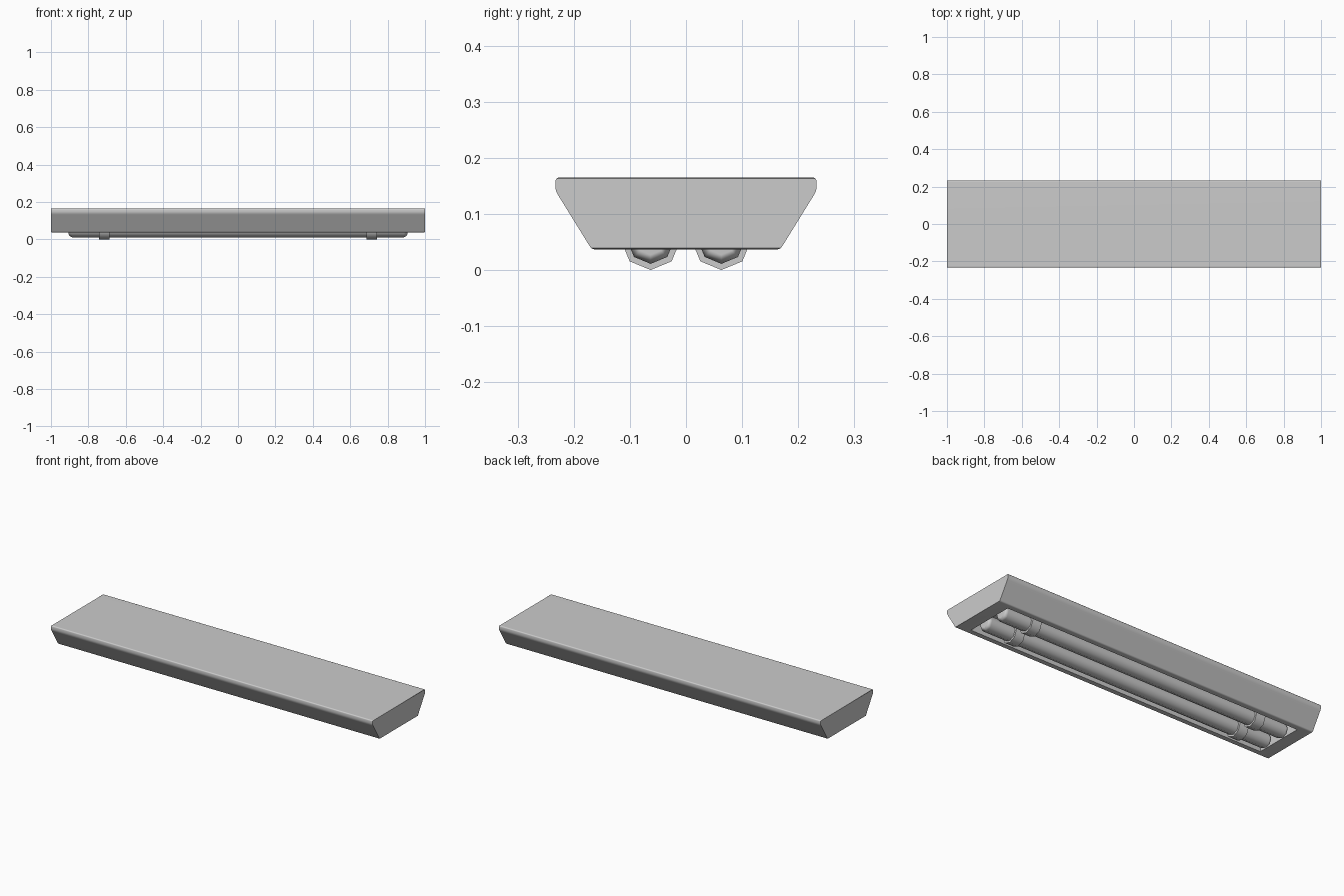
import bpy, bmesh
from math import cos, sin, pi, radians

cube = bpy.data.objects.get("Cube")
if cube:
    bpy.data.objects.remove(cube, do_unlink=True)

grey = bpy.data.materials.new("light_grey")
grey.use_nodes = True
colour = (0.6, 0.6, 0.6, 1)
grey.diffuse_color = colour
grey.node_tree.nodes["Principled BSDF"].inputs["Base Color"].default_value = colour


def loft(name, rings, angle):
    """Skin a list of closed rings and cap both ends."""
    bm = bmesh.new()
    loops = [[bm.verts.new(p) for p in ring] for ring in rings]
    n = len(loops[0])
    for a, b in zip(loops, loops[1:]):
        for i in range(n):
            j = (i + 1) % n
            bm.faces.new((a[i], a[j], b[j], b[i]))
    bm.faces.new(loops[0])
    bm.faces.new(loops[-1])
    bmesh.ops.recalc_face_normals(bm, faces=bm.faces)
    mesh = bpy.data.meshes.new(name)
    bm.to_mesh(mesh)
    bm.free()
    mesh.materials.append(grey)
    obj = bpy.data.objects.new(name, mesh)
    bpy.context.collection.objects.link(obj)
    bpy.ops.object.select_all(action='DESELECT')
    obj.select_set(True)
    bpy.context.view_layer.objects.active = obj
    bpy.ops.object.shade_smooth_by_angle(angle=radians(angle))
    mod = obj.modifiers.new("flat_panels", 'WEIGHTED_NORMAL')
    mod.keep_sharp = True
    return obj


def rectangle(hx, hy, z):
    return [(-hx, -hy, z), (hx, -hy, z), (hx, hy, z), (-hx, hy, z)]


def octagon(x, r, y, z):
    return [(x, y + r * sin(i * pi / 4), z - r * cos(i * pi / 4)) for i in range(8)]


# Housing: tapered tray, rounded lip, narrow rim and a recess underneath
sections = [
    (0.997, 0.227, 0.165), (1, 0.231, 0.163), (1, 0.233, 0.159),
    (1, 0.233, 0.147), (1, 0.231, 0.139), (1, 0.227, 0.132),
    (1, 0.172, 0.043), (1, 0.169, 0.039), (0.997, 0.164, 0.037),
    (0.925, 0.14, 0.037), (0.925, 0.14, 0.1),
]
loft("housing", [rectangle(*s) for s in sections], 50)

# Two tubes with rounded ends, each held by two ring clips
tube_z = 0.053
tube_profile = [(0.905, 0.026), (0.901, 0.035), (0.888, 0.042)]
for side, y in (("front", -0.063), ("back", 0.063)):
    ends = [(-x, r) for x, r in tube_profile] + [(x, r) for x, r in reversed(tube_profile)]
    loft(side + "_tube", [octagon(x, r, y, tube_z) for x, r in ends], 60)
    for end, x in (("right", -0.715), ("left", 0.715)):
        clip = [(x - 0.028, 0.04), (x - 0.028, 0.053), (x + 0.028, 0.053), (x + 0.028, 0.04)]
        loft(f"{side}_{end}_clip", [octagon(px, r, y, tube_z) for px, r in clip], 60)
